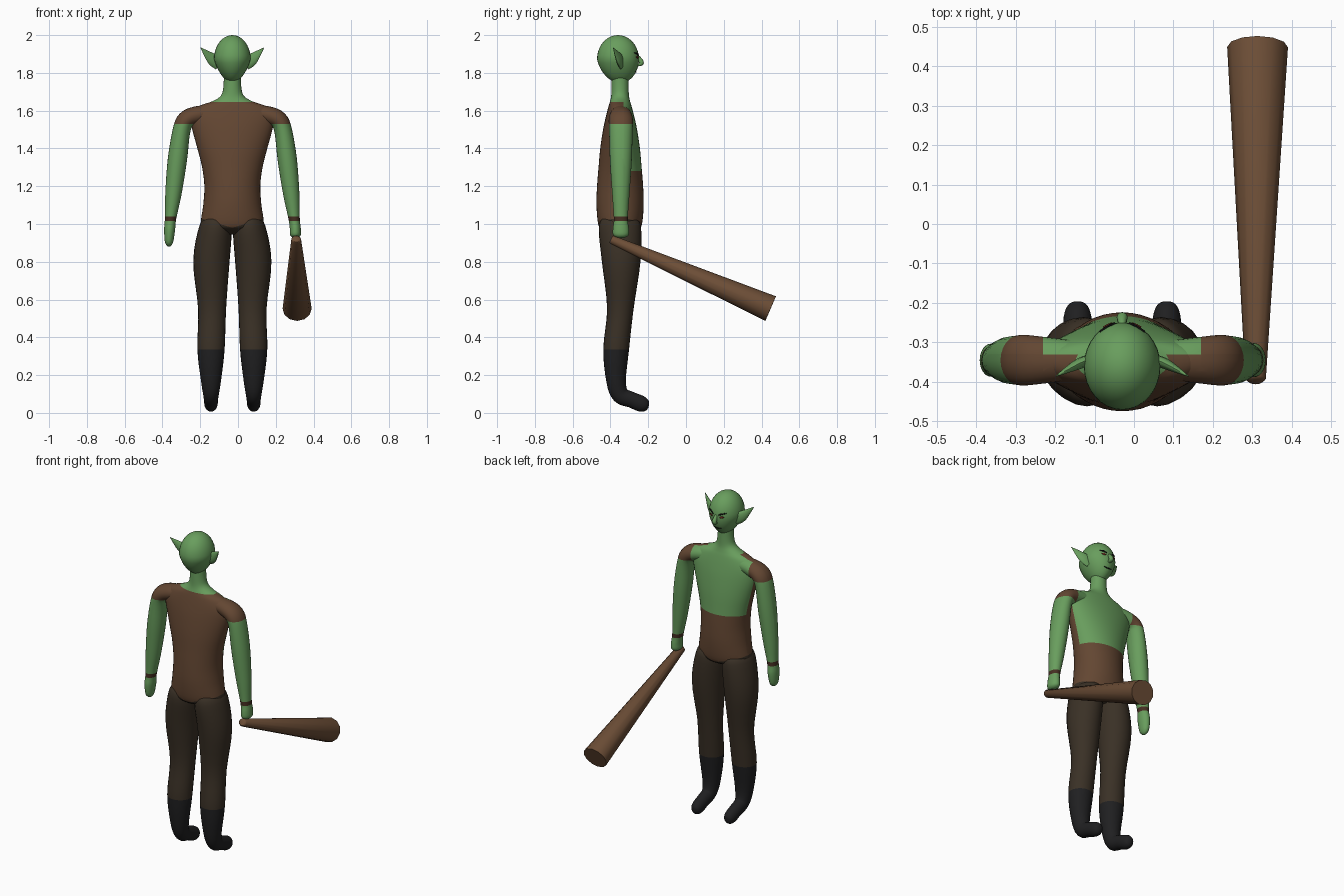
import bpy, bmesh, math
from mathutils import Vector

if "Cube" in bpy.data.objects:
    bpy.data.objects.remove(bpy.data.objects["Cube"])

CX, CY = -0.03, -0.345          # body axis; the figure faces +y
X, Y, Z = Vector((1, 0, 0)), Vector((0, 1, 0)), Vector((0, 0, 1))


def material(name, rgb):
    m = bpy.data.materials.new(name)
    m.diffuse_color = (*rgb, 1)
    m.use_nodes = True
    m.node_tree.nodes["Principled BSDF"].inputs["Base Color"].default_value = m.diffuse_color
    return m


SKIN = material("green skin", (0.14, 0.34, 0.11))
VEST = material("brown vest", (0.125, 0.062, 0.032))
PANTS = material("dark brown cloth", (0.042, 0.030, 0.019))
BOOT = material("black boot", (0.014, 0.014, 0.015))
WOOD = material("club wood", (0.15, 0.075, 0.037))
BAND = material("wristband leather", (0.06, 0.028, 0.016))
BLACK = material("black hair", (0.004, 0.004, 0.004))
EYE = material("eye red brown", (0.12, 0.02, 0.012))


def catmull(a, b, c, d, t):
    return [0.5 * (2*q + (r-p)*t + (2*p-5*q+4*r-s)*t*t + (3*q-p-3*r+s)*t**3)
            for p, q, r, s in zip(a, b, c, d)]


def finish(name, bm, mats, rule=None, angle=50):
    me = bpy.data.meshes.new(name)
    for m in mats:
        me.materials.append(m)
    if rule:
        for f in bm.faces:
            f.material_index = mats.index(rule(f.calc_center_median()))
    bm.to_mesh(me)
    bm.free()
    ob = bpy.data.objects.new(name, me)
    bpy.context.collection.objects.link(ob)
    bpy.ops.object.select_all(action='DESELECT')
    ob.select_set(True)
    bpy.context.view_layer.objects.active = ob
    bpy.ops.object.shade_smooth_by_angle(angle=math.radians(angle))
    return ob


def loft(name, stations, ref, mats, rule=None, cuts=(), segs=24, sub=4, flip=False):
    """Skin elliptical rings (x, y, z, radius along ref, other radius)."""
    n = len(stations)
    pts = []
    for i in range(n - 1):
        quad = [stations[max(0, min(n-1, i+k))] for k in (-1, 0, 1, 2)]
        pts += [catmull(*quad, j / sub) for j in range(sub)]
    pts.append(list(stations[-1]))
    bm = bmesh.new()
    rings = []
    for i, p in enumerate(pts):
        t = Vector(pts[min(i+1, len(pts)-1)][:3]) - Vector(pts[max(i-1, 0)][:3])
        t.normalize()
        u = (ref - t * ref.dot(t)).normalized()
        v = t.cross(u)
        rings.append([bm.verts.new(Vector(p[:3]) + u*p[3]*math.cos(a) + v*p[4]*math.sin(a))
                      for a in (2*math.pi*k/segs for k in range(segs))])
    for r0, r1 in zip(rings, rings[1:]):
        for k in range(segs):
            bm.faces.new((r0[k], r0[(k+1) % segs], r1[(k+1) % segs], r1[k]))
    bm.faces.new(rings[0])
    bm.faces.new(rings[-1])
    bmesh.ops.recalc_face_normals(bm, faces=bm.faces[:])
    # clean colour borders
    for co, no in cuts:
        bmesh.ops.bisect_plane(bm, geom=bm.verts[:] + bm.edges[:] + bm.faces[:],
                               plane_co=co, plane_no=no)
    if flip:
        bmesh.ops.reverse_faces(bm, faces=bm.faces[:])
    return finish(name, bm, mats, rule)


# torso with neck
def torso_rule(c):
    if c.z < 0.98 + 0.3 * abs(c.x - CX):
        return PANTS
    if c.z > 1.645 or (c.y > -0.33 and c.z > 1.28):
        return SKIN
    return VEST


torso = [(0.945, .05, .05), (0.97, .13, .095), (1.0, .166, .116), (1.1, .154, .125),
         (1.2, .148, .122), (1.3, .16, .114), (1.4, .185, .105), (1.5, .212, .09),
         (1.57, .222, .075), (1.62, .185, .062), (1.65, .105, .053),
         (1.68, .06, .047), (1.73, .047, .045), (1.8, .045, .044)]
loft("torso", [(CX, CY - 0.004, z, a, b) for z, a, b in torso], X, [VEST, SKIN, PANTS],
     torso_rule, [((0, 0, 1.28), Z), ((0, -0.33, 0), Y), ((0, 0, 1.645), Z),
                  ((CX, 0, .98), (-.3, 0, 1)), ((CX, 0, .98), (.3, 0, 1))], segs=40)


def arm_rule(c):
    if 1.015 < c.z < 1.04:
        return BAND
    if c.z > 1.53 and (c.y < -0.33 or abs(c.x - CX) > 0.2):
        return VEST
    return SKIN


def leg_rule(c):
    return BOOT if c.z < 0.335 else PANTS


arm = [(.12, 1.585, .05, .045), (.19, 1.575, .058, .048), (.245, 1.55, .064, .048),
       (.27, 1.49, .062, .047), (.291, 1.34, .058, .051), (.312, 1.16, .046, .043),
       (.327, 1.03, .037, .03)]
hands = {-1: [(.332, .97, .042, .029), (.335, .91, .034, .023), (.335, .888, .02, .014),
              (.335, .88, .004, .003)],
         1: [(.333, .98, .042, .029), (.334, .945, .042, .029), (.334, .93, .026, .018),
             (.334, .926, .005, .004)]}
leg = [(.085, -.35, 1.03, .06, .09), (.089, -.35, .98, .086, .112), (.111, -.343, .8, .096, .102),
       (.107, -.348, .55, .074, .07), (.113, -.37, .335, .072, .068),
       (.113, -.37, .17, .053, .052), (.113, -.347, .095, .041, .046),
       (.113, -.29, .07, .037, .042), (.113, -.235, .047, .035, .042),
       (.113, -.207, .036, .024, .028), (.113, -.198, .033, .005, .006)]
ear = [(.07, -.34, 1.85, .036, .012), (.105, -.352, 1.872, .033, .014),
       (.14, -.37, 1.905, .017, .008), (.168, -.386, 1.934, .001, .001)]

for s, side in ((-1, "left"), (1, "right")):
    loft(side + "_arm", [(CX + s*d, CY, z, a, b) for d, z, a, b in arm + hands[s]], Y,
         [SKIN, VEST, BAND], arm_rule,
         [((0, 0, z), Z) for z in (1.015, 1.04, 1.53)] + [((0, -0.33, 0), Y),
                                                          ((CX + s*.2, 0, 0), X)])
    loft(side + "_leg", [(CX + s*d, y, z, a, b) for d, y, z, a, b in leg], X,
         [PANTS, BOOT], leg_rule, [((0, 0, .335), Z)])
    loft(side + "_ear", [(CX + s*d, y, z, a, b) for d, y, z, a, b in ear], Z, [SKIN], segs=12)

# egg-shaped head with a narrow chin
bm = bmesh.new()
bmesh.ops.create_uvsphere(bm, u_segments=32, v_segments=20, radius=1)
for v in bm.verts:
    low = max(0, -v.co.z)
    v.co = (CX + v.co.x * 0.097 * (1 - .3*low),
            -.36 + v.co.y * 0.111 * (1 - .1*low) + .012*low, 1.873 + v.co.z * 0.127)
finish("head", bm, [SKIN])

# pointed nose
loft("nose", [(CX, -.262, 1.895, .006, .006), (CX, -.247, 1.875, .011, .011),
              (CX, -.236, 1.853, .014, .013), (CX, -.25, 1.842, .011, .007),
              (CX, -.265, 1.84, .004, .004)], X, [SKIN], segs=12)


# thin facial details that follow the face
def face_strip(name, mat, path, r):
    def on_face(d, z):
        t = (z - 1.873) / 0.127
        low = max(0, -t)
        w = math.sqrt(1 - t*t)
        k = math.sqrt(max(0, w*w - (d / (0.097 * (1 - .3*low)))**2))
        return -.36 + k * 0.111 * (1 - .1*low) + .012*low
    loft(name, [(CX + d, on_face(d, z), z, q * r, .004) for d, z, q in path], Z, [mat], segs=8)


for s, side in ((-1, "left"), (1, "right")):
    face_strip(side + "_brow", BLACK, [(s*.018, 1.893, .6), (s*.036, 1.902, 1),
                                       (s*.056, 1.906, .3)], .005)
    face_strip(side + "_eye", EYE, [(s*.024, 1.88, .2), (s*.035, 1.882, 1),
                                    (s*.047, 1.884, .2)], .007)
face_strip("mouth", BLACK, [(-.026, 1.809, .3), (0, 1.805, 1), (.026, 1.809, .3)], .003)

# club, an inward-facing tapered shell held in the right hand
loft("club", [(.308, -.398, .92, .018, .018), (.308, -.392, .917, .026, .023),
              (.313, .448, .552, .077, .071)], X, [WOOD], segs=12, sub=1, flip=True)
